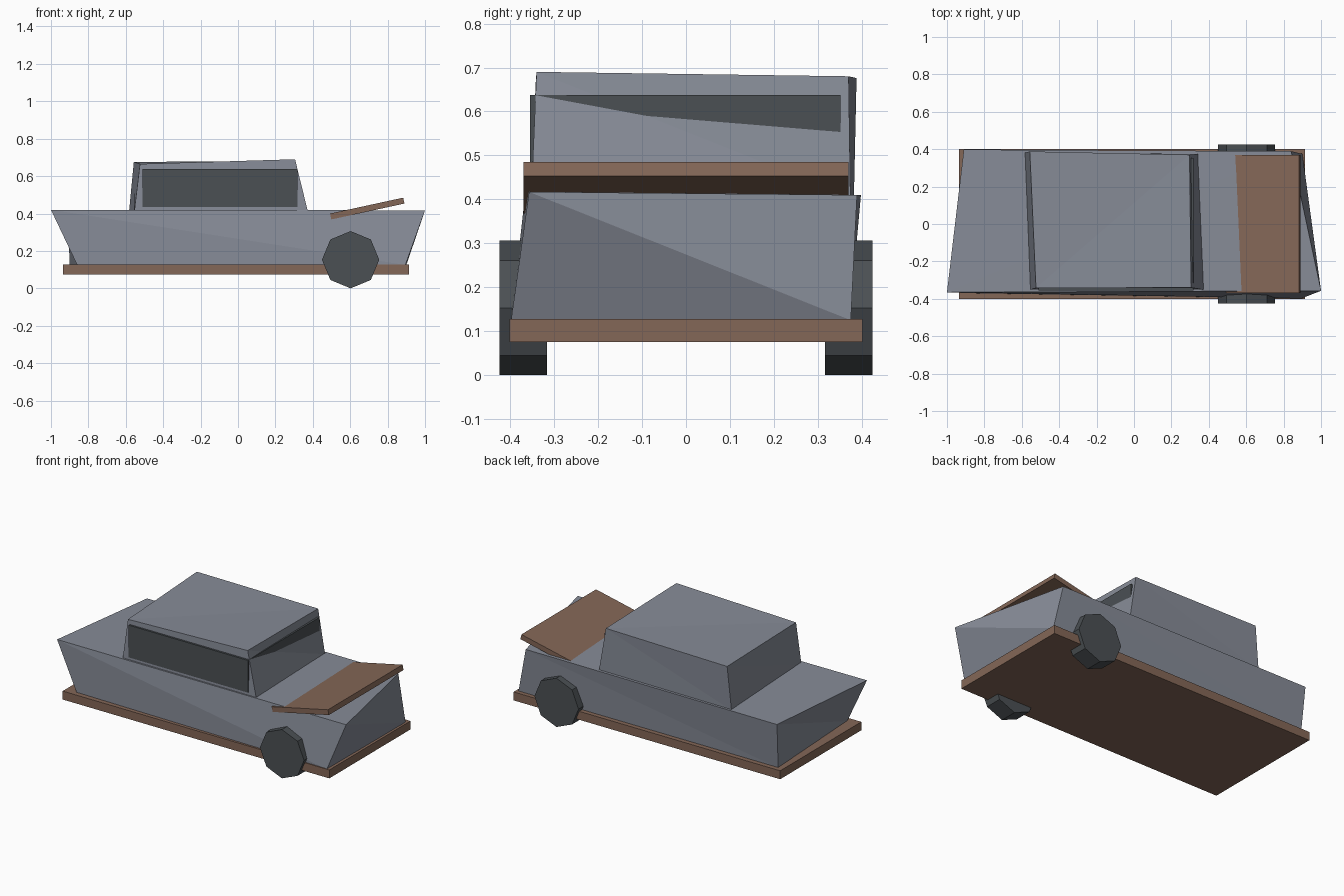
import bpy
import bmesh
from math import pi, atan2
from mathutils import Matrix, Vector

default_cube = bpy.data.objects.get("Cube")
if default_cube:
    bpy.data.objects.remove(default_cube, do_unlink=True)


def make_material(name, colour):
    mat = bpy.data.materials.new(name)
    mat.use_nodes = True
    rgba = (*colour, 1)
    mat.diffuse_color = rgba
    mat.node_tree.nodes["Principled BSDF"].inputs["Base Color"].default_value = rgba
    return mat


body_grey = make_material("body grey", (0.24, 0.26, 0.31))
wood_brown = make_material("wood brown", (0.23, 0.135, 0.095))
dark_grey = make_material("dark grey", (0.07, 0.08, 0.088))


def finish(bm, name, material):
    bmesh.ops.recalc_face_normals(bm, faces=bm.faces)
    mesh = bpy.data.meshes.new(name)
    bm.to_mesh(mesh)
    bm.free()
    mesh.materials.append(material)
    obj = bpy.data.objects.new(name, mesh)
    bpy.context.collection.objects.link(obj)
    return obj


def box(name, low, high, material):
    """Axis-aligned box between two opposite corners."""
    low, high = Vector(low), Vector(high)
    bm = bmesh.new()
    bmesh.ops.create_cube(bm, size=1)
    bmesh.ops.scale(bm, vec=high - low, verts=bm.verts)
    bmesh.ops.translate(bm, vec=(low + high) / 2, verts=bm.verts)
    return finish(bm, name, material)


def crooked_box(name, bottom, top, material):
    """Hand-shaped block; rings run front left, front right, back right, back left in x."""
    bm = bmesh.new()
    lower = [bm.verts.new(p) for p in bottom]
    upper = [bm.verts.new(p) for p in top]
    bm.faces.new(lower[::-1])
    bm.faces.new((upper[0], upper[1], upper[2]))
    bm.faces.new((upper[0], upper[2], upper[3]))
    for i in range(4):
        j = (i + 1) % 4
        # each side folds along the same diagonal
        bm.faces.new((lower[i], lower[j], upper[i]))
        bm.faces.new((lower[j], upper[j], upper[i]))
    return finish(bm, name, material)


# Flat wooden base
box("base_plank", (-0.935, -0.402, 0.075), (0.915, 0.402, 0.128), wood_brown)

# Flared lower body
crooked_box(
    "lower_body",
    [(-0.86, -0.37, 0.125), (0.895, -0.398, 0.125), (0.9, 0.375, 0.125), (-0.9, 0.372, 0.125)],
    [(-1, -0.365, 0.42), (1, -0.357, 0.417), (0.84, 0.389, 0.41), (-0.91, 0.398, 0.41)],
    body_grey,
)

# Cabin
crooked_box(
    "cabin",
    [(-0.555, -0.352, 0.405), (0.375, -0.352, 0.405), (0.342, 0.374, 0.405), (-0.583, 0.382, 0.405)],
    [(-0.524, -0.342, 0.665), (0.305, -0.34, 0.69), (0.297, 0.37, 0.68), (-0.557, 0.388, 0.676)],
    body_grey,
)

# Dark block that shows through the cabin walls as windows
box("window_block", (-0.51, -0.355, 0.435), (0.318, 0.352, 0.637), dark_grey)

# Raised sloping board
board = box("sloping_board", (-0.2, -0.37, -0.016), (0.2, 0.37, 0.016), wood_brown)
board.location = (0.691, 0, 0.4265)
board.rotation_euler.y = -atan2(0.083, 0.382)

# Pair of eight-sided wheels
for name, side in (("front_wheel", -1), ("back_wheel", 1)):
    bm = bmesh.new()
    bmesh.ops.create_cone(
        bm, cap_ends=True, segments=8, radius1=0.153, radius2=0.153, depth=0.108,
        matrix=Matrix.Rotation(pi / 2, 4, "X"),
    )
    wheel = finish(bm, name, dark_grey)
    wheel.location = (0.602, side * 0.37, 0.153)
